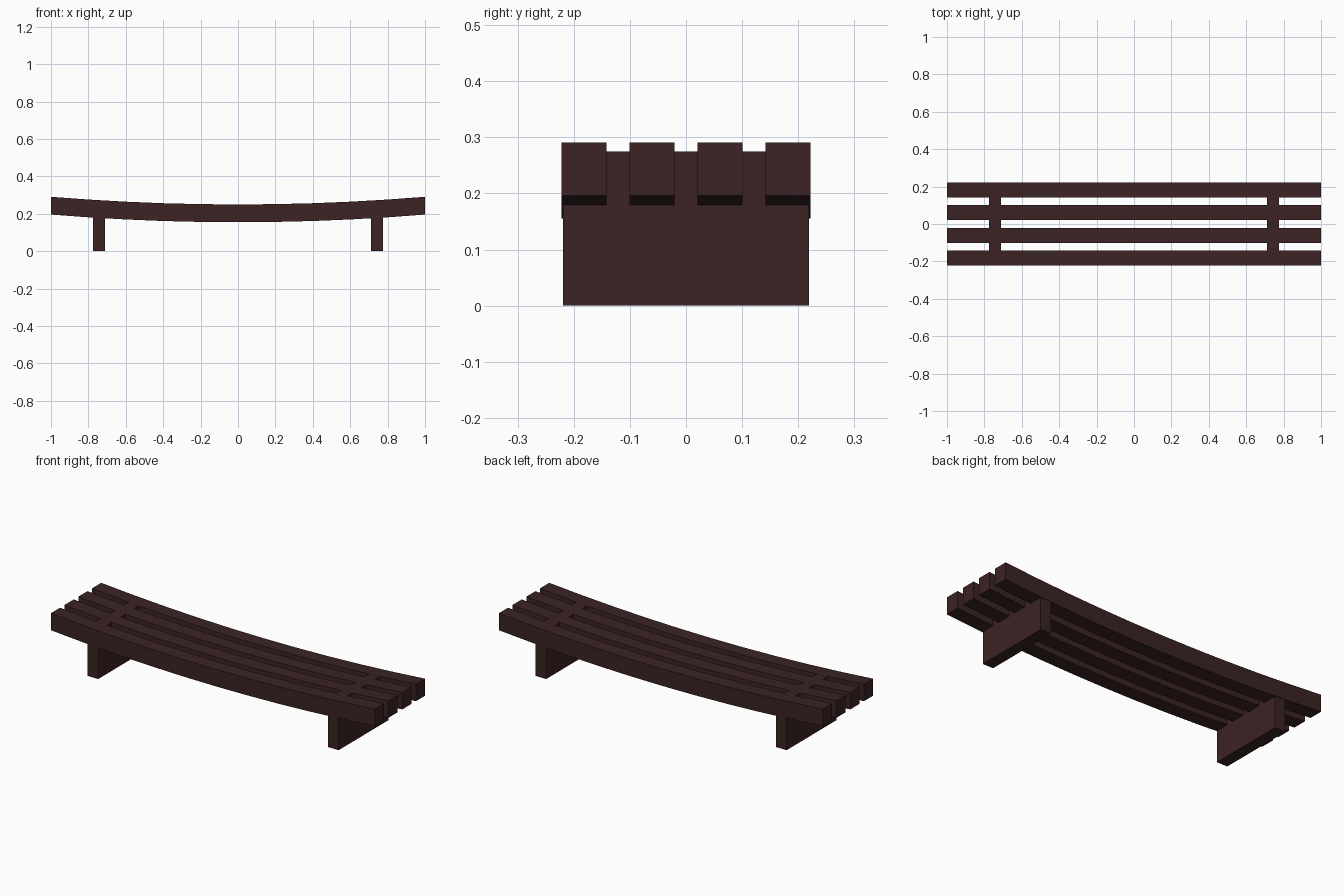
import bpy, bmesh

if "Cube" in bpy.data.objects:
    bpy.data.objects.remove(bpy.data.objects["Cube"])

wood = bpy.data.materials.new("dark brown wood")
wood.diffuse_color = (0.045, 0.017, 0.017, 1)
wood.use_nodes = True
wood.node_tree.nodes["Principled BSDF"].inputs["Base Color"].default_value = wood.diffuse_color


def sag(x):
    # height of the curved seat top
    return 0.25 + 0.041 * x * x


def extrude_profile(name, pts, y0, y1):
    # closed x-z outline extruded along y
    bm = bmesh.new()
    face = bm.faces.new([bm.verts.new((x, y0, z)) for x, z in pts])
    ext = bmesh.ops.extrude_face_region(bm, geom=[face])
    verts = [v for v in ext["geom"] if isinstance(v, bmesh.types.BMVert)]
    bmesh.ops.translate(bm, verts=verts, vec=(0, y1 - y0, 0))
    bmesh.ops.recalc_face_normals(bm, faces=bm.faces)
    me = bpy.data.meshes.new(name)
    bm.to_mesh(me)
    bm.free()
    me.materials.append(wood)
    ob = bpy.data.objects.new(name, me)
    bpy.context.collection.objects.link(ob)
    return ob


# four curved seat slats
xs = [-1 + 0.2 * i for i in range(11)]
slat = [(x, sag(x)) for x in xs] + [(x, sag(x) - 0.095) for x in reversed(xs)]
for i in range(4):
    y = -0.182 + i * 0.1213
    extrude_profile(f"seat_slat_{i + 1}", slat, y - 0.04, y + 0.04)

# two plank legs, tops following the seat curve
for side, name in ((-1, "left_leg"), (1, "right_leg")):
    a, b = side * 0.71, side * 0.775
    extrude_profile(name, [(a, 0), (b, 0), (b, sag(b)), (a, sag(a))], -0.219, 0.219)
